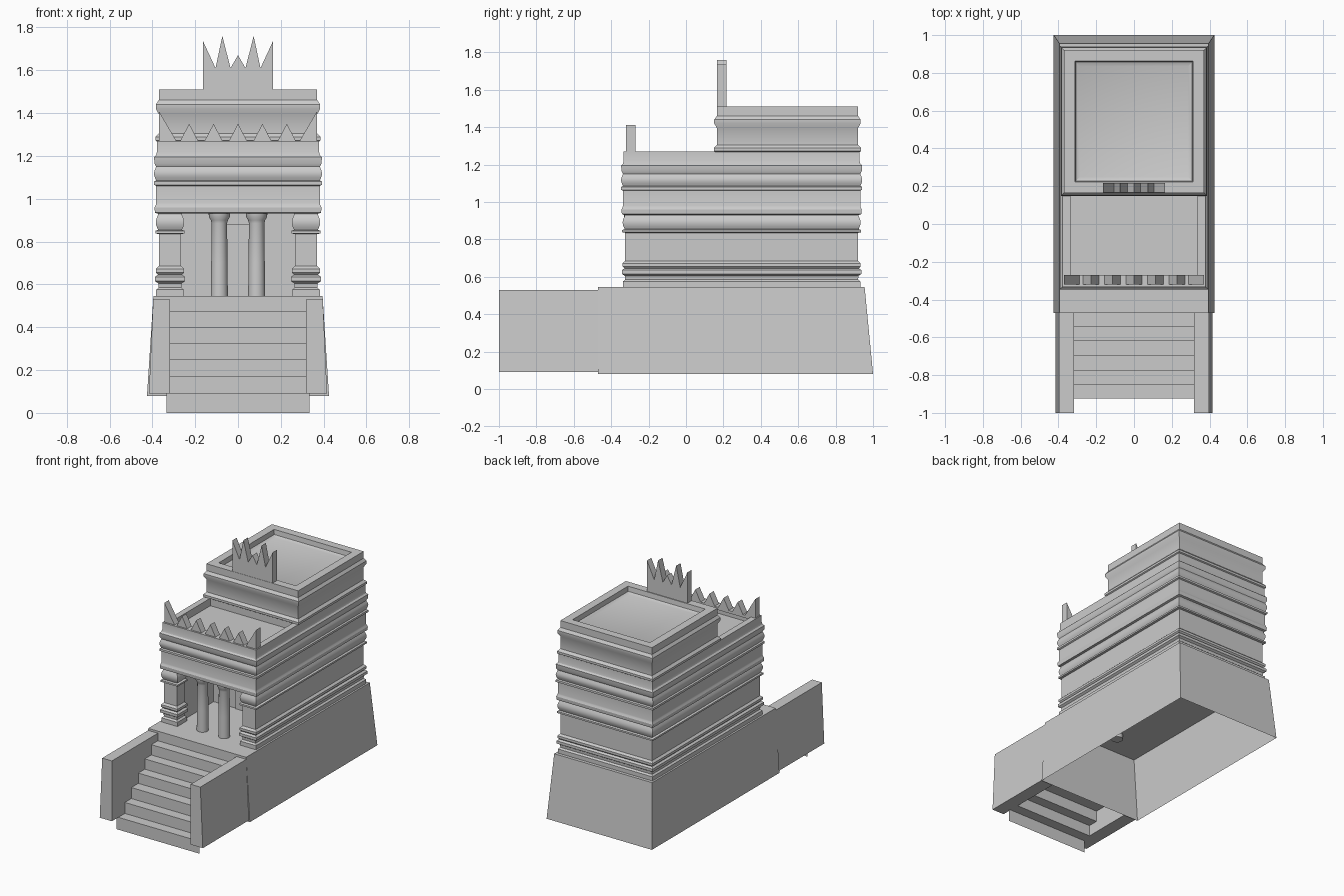
import bpy, bmesh, math
from mathutils import Vector

if "Cube" in bpy.data.objects:
    bpy.data.objects.remove(bpy.data.objects["Cube"])


def make(name, verts, faces, smooth=False):
    me = bpy.data.meshes.new(name)
    me.from_pydata(verts, [], faces)
    me.update()
    ob = bpy.data.objects.new(name, me)
    bpy.context.collection.objects.link(ob)
    if smooth:
        bpy.context.view_layer.objects.active = ob
        ob.select_set(True)
        bpy.ops.object.shade_smooth_by_angle(angle=math.radians(30))
        ob.select_set(False)
    return ob


def offset(plan, d):
    """Move a counter-clockwise plan outward by d with mitred corners; w scales each point."""
    out = []
    for i, (x, y, w) in enumerate(plan):
        p, a, b = Vector((x, y)), Vector(plan[i - 1][:2]), Vector(plan[(i + 1) % len(plan)][:2])
        e1, e2 = (p - a).normalized(), (b - p).normalized()
        n1, n2 = Vector((e1.y, -e1.x)), Vector((e2.y, -e2.x))
        out.append(p + (n1 + n2) / (1 + n1.dot(n2)) * d * w)
    return out


def loft(name, plan, profile, bottom=False, top=False):
    """Sweep a moulding profile of (offset, z) around a plan."""
    n, verts, faces = len(plan), [], []
    for d, z in profile:
        verts += [(p.x, p.y, z) for p in offset(plan, d)]
    for k in range(len(profile) - 1):
        for i in range(n):
            j = (i + 1) % n
            faces.append((k * n + i, k * n + j, (k + 1) * n + j, (k + 1) * n + i))
    if bottom:
        faces.append(tuple(range(n))[::-1])
    if top:
        faces.append(tuple(range(len(verts) - n, len(verts))))
    return make(name, verts, faces, True)


def rect(x0, x1, y0, y1):
    return [(x0, y0, 1), (x1, y0, 1), (x1, y1, 1), (x0, y1, 1)]


def bulge(z0, z1, d0, d1, n=6):
    """Rounded moulding section."""
    return [(d0 + (d1 - d0) * math.sin(math.pi * i / n), z0 + (z1 - z0) * i / n) for i in range(n + 1)]


def slab(name, outline, y0, y1):
    """Extrude an x-z outline along y."""
    n = len(outline)
    verts = [(x, y, z) for y in (y0, y1) for x, z in outline]
    faces = [(i, (i + 1) % n, (i + 1) % n + n, i + n) for i in range(n)]
    faces += [tuple(range(n))[::-1], tuple(range(n, 2 * n))]
    ob = make(name, verts, faces)
    bm = bmesh.new()
    bm.from_mesh(ob.data)
    bmesh.ops.recalc_face_normals(bm, faces=bm.faces)
    bm.to_mesh(ob.data)
    bm.free()


# Podium: battered sides and back, upright front, open underneath
X0, X1 = 0.425, 0.395
make("podium",
     [(-X0, -.47, .08), (X0, -.47, .08), (X0, 1, .08), (-X0, 1, .08),
      (-X1, -.47, .545), (X1, -.47, .545), (X1, .955, .545), (-X1, .955, .545)],
     [(0, 1, 5, 4), (1, 2, 6, 5), (2, 3, 7, 6), (3, 0, 4, 7), (4, 5, 6, 7)])

# Stairs: an open ribbon of risers and treads
ys = [-.925, -.85, -.775, -.695, -.62, -.545, -.47]
zs = [0, .09, .17, .25, .325, .40, .475, .54]
path = []
for i, y in enumerate(ys):
    path += [(y, zs[i]), (y, zs[i + 1])]
make("stairs", [(x, y, z) for y, z in path for x in (-.335, .335)],
     [(2 * i, 2 * i + 1, 2 * i + 3, 2 * i + 2) for i in range(len(path) - 1)])

# Stair side walls
for s, side in ((-1, "left"), (1, "right")):
    slab(side + "_stair_wall", [(s * .318, .09), (s * .416, .09), (s * .396, .53), (s * .318, .53)], -1, -.47)

# Lower storey: cella with a porch recess; mouldings wrap the pier ends only
lower = [(.012, .545), (.012, .575), (0, .585), (.002, .605), (.018, .615), (.018, .635),
         (.004, .645), (.014, .655), (.014, .672), (0, .685), (0, .835), (.016, .838),
         (.016, .85), (.002, .855)] + bulge(.855, .925, .003, .014) + [(.004, .935)]
W, F, B = .37, -.325, .92
porch = [(-W, F, 1), (-.265, F, 1), (-.265, -.24, 1), (-.28, -.24, 0), (-.28, .12, 0),
         (.28, .12, 0), (.28, -.24, 0), (.265, -.24, 1), (.265, F, 1), (W, F, 1), (W, B, 1), (-W, B, 1)]
loft("lower_walls", porch, lower)

# Doorway outline set in the porch back wall
slab("door", [(-.1, .545), (.1, .545), (.1, .88), (-.1, .88)], .112, .13)

# Columns with flared capitals
for s, side in ((-1, "left"), (1, "right")):
    ring = [(s * .087 + .036 * math.cos(t * math.tau / 24), -.283 + .036 * math.sin(t * math.tau / 24), 1)
            for t in range(24)]
    loft(side + "_column", ring,
         [(.004, .51), (.002, .7), (0, .885), (.004, .9), (.013, .915), (.014, .935)], True)

# Upper storey with cornices and a sunken terrace
upper = [(.004, .93), (.018, .935), (.02, .96), (.014, .972), (.012, .98), (.012, 1.06),
         (.022, 1.065), (.022, 1.08), (.012, 1.085)] + bulge(1.09, 1.145, .014, .022) + [
         (.012, 1.15), (.02, 1.165), (.022, 1.195), (.012, 1.205), (.008, 1.22), (.008, 1.27),
         (-.035, 1.27), (-.035, 1.215)]
loft("upper_walls", rect(-W, W, F, B), upper, True, True)

# Roof block with a sunken roof
roof = [(.005, 1.215), (.005, 1.265), (.016, 1.272), (.016, 1.288), (0, 1.305), (0, 1.395),
        (.014, 1.42), (.014, 1.44), (0, 1.46), (0, 1.51), (-.058, 1.51), (-.062, 1.475), (-.085, 1.465)]
loft("roof_block", rect(-W, W, .165, B), roof, False, True)

# Front battlements: tall corner spikes and five triangular teeth
teeth = [(-.37, 1.25), (.37, 1.25), (.37, 1.41), (.288, 1.27)]
for i in (2, 1, 0, -1, -2):
    c = i * .114
    teeth += [(c + .042, 1.27), (c, 1.35), (c - .042, 1.27)]
teeth += [(-.288, 1.27), (-.37, 1.41)]
slab("front_battlements", teeth, -.32, -.27)

# Roof crest
crest = [(.163, 1.5), (.163, 1.735), (.105, 1.61), (.073, 1.76), (.035, 1.61), (0, 1.67)]
slab("roof_crest", crest + [(-x, z) for x, z in crest[-2::-1]], .167, .217)
